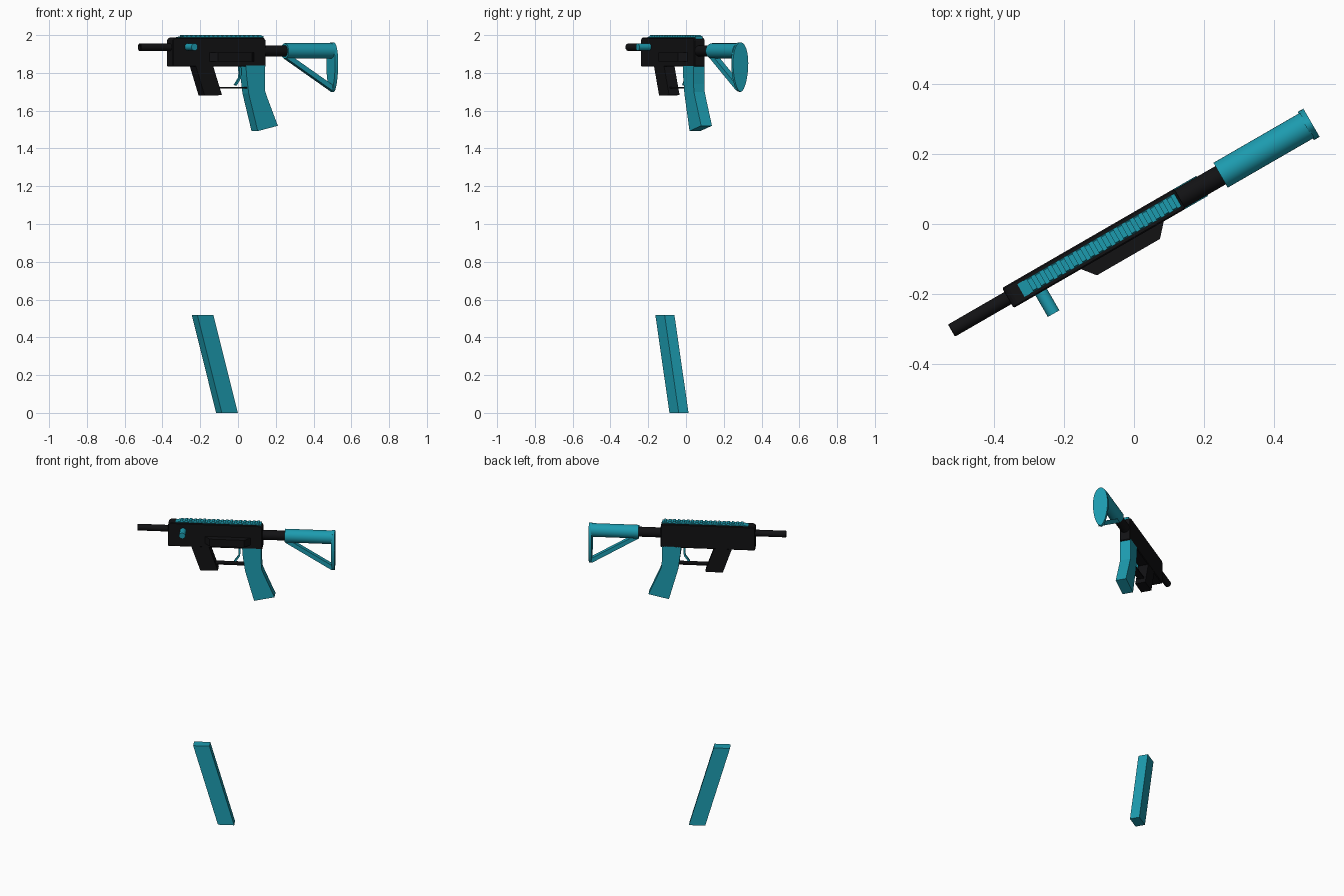
import bpy, bmesh
from math import radians, sin, cos, pi
from mathutils import Matrix, Vector

if "Cube" in bpy.data.objects:
    bpy.data.objects.remove(bpy.data.objects["Cube"])

# The gun is built along local x, then turned 30 degrees about z
PLACE = Matrix.Rotation(radians(30), 4, 'Z') @ Matrix.Translation((0, -0.003, 0))


def material(name, rgb):
    m = bpy.data.materials.new(name)
    m.diffuse_color = (*rgb, 1)
    m.use_nodes = True
    m.node_tree.nodes["Principled BSDF"].inputs["Base Color"].default_value = m.diffuse_color
    return m


TEAL = material("teal", (0.012, 0.33, 0.43))
BLACK = material("black", (0.006, 0.006, 0.007))


def finish(name, bm, mat, smooth=False):
    bmesh.ops.recalc_face_normals(bm, faces=bm.faces[:])
    me = bpy.data.meshes.new(name)
    bm.to_mesh(me)
    bm.free()
    me.materials.append(mat)
    ob = bpy.data.objects.new(name, me)
    bpy.context.collection.objects.link(ob)
    ob.matrix_world = PLACE
    if smooth:
        bpy.ops.object.select_all(action='DESELECT')
        ob.select_set(True)
        bpy.context.view_layer.objects.active = ob
        bpy.ops.object.shade_smooth_by_angle(angle=radians(35))
    return ob


def extrude(bm, pts, vec):
    """Extrude a closed polygon of 3D points along vec."""
    f = bm.faces.new([bm.verts.new(p) for p in pts])
    r = bmesh.ops.extrude_face_region(bm, geom=[f], use_keep_orig=True)
    vs = [g for g in r['geom'] if isinstance(g, bmesh.types.BMVert)]
    bmesh.ops.translate(bm, verts=vs, vec=vec)


def side_profile(name, pts, width, mat, smooth=False):
    """Side outline (x, z) extruded symmetrically across the gun."""
    bm = bmesh.new()
    extrude(bm, [(x, -width / 2, z) for x, z in pts], (0, width, 0))
    return finish(name, bm, mat, smooth)


def rod(name, profile, z, mat, axis='X', x=0, segs=32):
    """Turned part: profile of (position along axis, radius)."""
    bm = bmesh.new()
    rings = []
    for t, r in profile:
        ring = []
        for i in range(segs):
            a = 2 * pi * i / segs
            c, s = r * cos(a), r * sin(a)
            ring.append(bm.verts.new((t, c, z + s) if axis == 'X' else (x + c, t, z + s)))
        rings.append(ring)
    for a, b in zip(rings, rings[1:]):
        for i in range(segs):
            j = (i + 1) % segs
            bm.faces.new((a[i], a[j], b[j], b[i]))
    bm.faces.new(rings[0])
    bm.faces.new(rings[-1])
    return finish(name, bm, mat, True)


# Receiver with chamfered edges
body = side_profile("receiver", [(-0.418, 1.833), (-0.418, 1.978), (-0.405, 1.987),
                                 (0.137, 1.987), (0.15, 1.972), (0.15, 1.833)], 0.066, BLACK)
bev = body.modifiers.new("edge_chamfer", 'BEVEL')
bev.width, bev.segments, bev.limit_method = 0.004, 1, 'ANGLE'

# Side port cover, tapered outward
bm = bmesh.new()
extrude(bm, [(-0.198, -0.03, 1.86), (-0.165, -0.071, 1.86),
             (0.043, -0.071, 1.86), (0.08, -0.03, 1.86)], (0, 0, 0.047))
finish("port_cover", bm, BLACK)

# Top rail: sloped base and row of teeth
side_profile("rail_base", [(-0.405, 1.98), (-0.345, 1.994), (0.143, 1.994), (0.143, 1.98)],
             0.042, TEAL)
bm = bmesh.new()
N = 18
step = (0.143 + 0.345) / N
for i in range(N):
    x = -0.345 + i * step
    extrude(bm, [(x, -0.021, 1.99), (x, 0.021, 1.99), (x, 0.017, 2.0), (x, -0.017, 2.0)],
            (step * 0.55, 0, 0))
finish("rail_teeth", bm, TEAL)

# Barrel with bore, charging handle, buffer tube
rod("barrel", [(-0.54, 0.012), (-0.604, 0.012), (-0.604, 0.018), (-0.602, 0.02), (-0.40, 0.02)],
    1.936, BLACK)
rod("charging_handle", [(-0.02, 0.019), (-0.104, 0.019)], 1.937, TEAL, axis='Y', x=-0.327)
rod("buffer_tube", [(0.14, 0.03), (0.30, 0.03)], 1.916, BLACK)

# Stock: sleeve, diagonal strut and oval butt plate
rod("stock_sleeve", [(0.284, 0.041), (0.57, 0.041)], 1.916, TEAL)
side_profile("stock_strut", [(0.284, 1.90), (0.284, 1.878), (0.566, 1.706), (0.57, 1.735),
                             (0.315, 1.89)], 0.034, TEAL)
bm = bmesh.new()
oval = []
for i in range(40):
    a = 2 * pi * i / 40
    w = 0.046 * (1 + 0.15 * sin(a))
    oval.append((0.565, w * cos(a), 1.831 + 0.131 * sin(a)))
extrude(bm, oval, (0.019, 0, 0))
finish("butt_plate", bm, TEAL, True)

# Rear grip, bent backwards
side_profile("grip", [(0.028, 1.84), (0.031, 1.79), (0.045, 1.69), (0.10, 1.492),
                      (0.223, 1.52), (0.16, 1.665), (0.146, 1.70), (0.143, 1.74),
                      (0.143, 1.84)], 0.066, TEAL)

# Forward magazine well, slanted
side_profile("magazine_well", [(-0.283, 1.85), (-0.224, 1.68), (-0.118, 1.682), (-0.177, 1.85)],
             0.064, BLACK)

# Trigger guard and curved trigger
side_profile("trigger_guard", [(-0.15, 1.717), (0.05, 1.717), (0.05, 1.725), (-0.15, 1.725)],
             0.04, BLACK)
side_profile("trigger", [(0.0, 1.84), (0.005, 1.80), (0.002, 1.775), (-0.024, 1.737),
                         (-0.014, 1.732), (0.012, 1.77), (0.016, 1.80), (0.013, 1.84)],
             0.014, TEAL)

# Loose magazine standing below the gun
side_profile("loose_magazine", [(-0.118, 0.0), (-0.02, 0.0), (-0.169, 0.517), (-0.267, 0.517)],
             0.06, TEAL)
